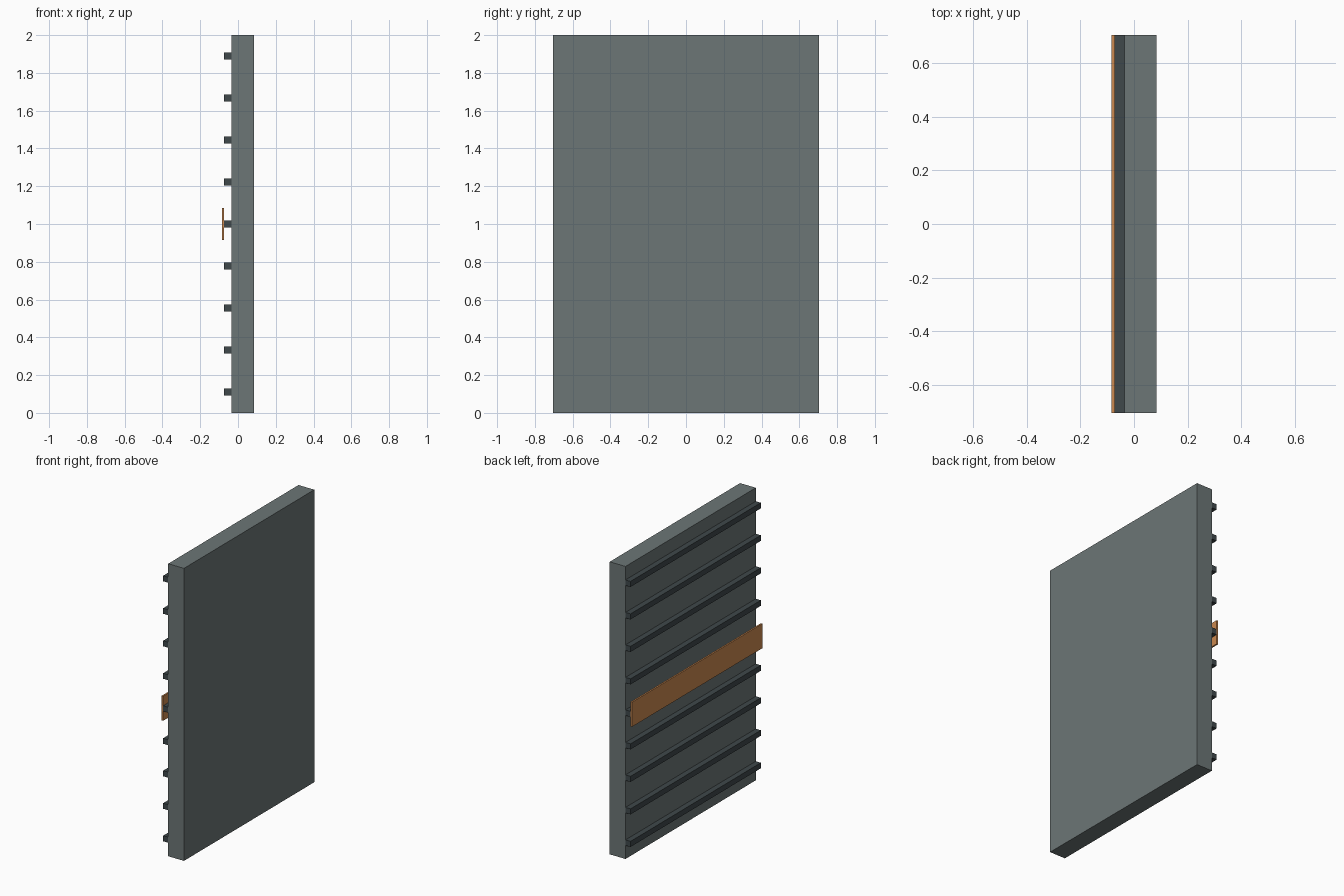
import bpy

if "Cube" in bpy.data.objects:
    bpy.data.objects.remove(bpy.data.objects["Cube"])

HALF_Y = 0.704


def material(name, color):
    m = bpy.data.materials.new(name)
    m.diffuse_color = (*color, 1)
    m.use_nodes = True
    m.node_tree.nodes["Principled BSDF"].inputs["Base Color"].default_value = m.diffuse_color
    return m


def box(name, x0, x1, z0, z1, mat):
    bpy.ops.mesh.primitive_cube_add(size=1, location=((x0 + x1) / 2, 0, (z0 + z1) / 2))
    ob = bpy.context.object
    ob.name = name
    ob.scale = (x1 - x0, 2 * HALF_Y, z1 - z0)
    bpy.ops.object.transform_apply(location=False, rotation=False, scale=True)
    ob.data.materials.append(mat)
    return ob


grey = material("panel_grey", (0.15, 0.18, 0.18))
dark = material("rib_dark", (0.05, 0.065, 0.07))
orange = material("stripe_orange", (0.6, 0.25, 0.08))

# Main slab
box("wall_panel", -0.035, 0.084, 0, 2, grey)

# Horizontal ribs on the -x face
for i in range(9):
    z = 1 + (i - 4) * 0.2222
    box(f"rib_{i + 1}", -0.073, -0.035, z - 0.019, z + 0.019, dark)

# Coloured band over the middle rib
box("accent_band", -0.084, -0.073, 0.916, 1.084, orange)
